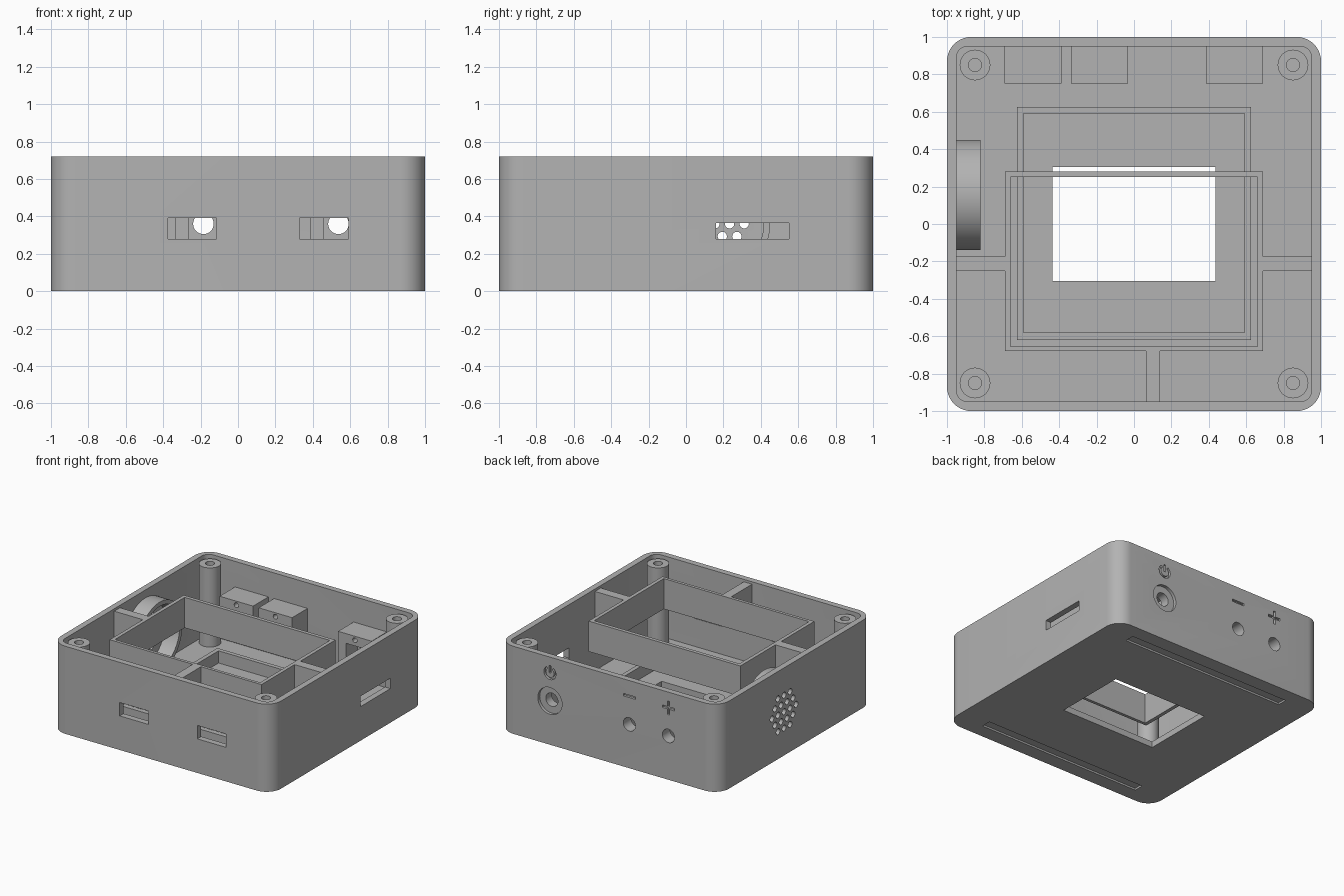
import bpy, bmesh, math
from math import sin, cos, pi

default = bpy.data.objects.get("Cube")
if default:
    bpy.data.objects.remove(default, do_unlink=True)

grey = bpy.data.materials.new("plain grey")
grey.use_nodes = True
colour = (0.45, 0.45, 0.45, 1)
grey.diffuse_color = colour
grey.node_tree.nodes["Principled BSDF"].inputs["Base Color"].default_value = colour

TOP, INNER_TOP, FLOOR = 0.72, 0.70, 0.05
BUTTON_Z = 0.36


def prism(name, outline, low, high, axis="z"):
    """Extrude a 2D outline between two levels along an axis."""
    place = {"x": lambda u, v, w: (w, u, v),
             "y": lambda u, v, w: (u, w, v),
             "z": lambda u, v, w: (u, v, w)}[axis]
    bm = bmesh.new()
    a = [bm.verts.new(place(u, v, low)) for u, v in outline]
    b = [bm.verts.new(place(u, v, high)) for u, v in outline]
    bm.faces.new(a)
    bm.faces.new(b)
    n = len(outline)
    for i in range(n):
        j = (i + 1) % n
        bm.faces.new((a[i], a[j], b[j], b[i]))
    bmesh.ops.recalc_face_normals(bm, faces=bm.faces)
    mesh = bpy.data.meshes.new(name)
    bm.to_mesh(mesh)
    bm.free()
    mesh.materials.append(grey)
    obj = bpy.data.objects.new(name, mesh)
    bpy.context.collection.objects.link(obj)
    return obj


def rect(x0, x1, y0, y1):
    return [(x0, y0), (x1, y0), (x1, y1), (x0, y1)]


def box(name, x, y, z):
    return prism(name, rect(*x, *y), *z)


def circle(u, v, r, n=32):
    return [(u + r * cos(2 * pi * i / n), v + r * sin(2 * pi * i / n)) for i in range(n)]


def rounded_square(half, r, steps=10):
    pts = []
    for k, (sx, sy) in enumerate([(1, 1), (-1, 1), (-1, -1), (1, -1)]):
        for i in range(steps + 1):
            t = (k + i / steps) * pi / 2
            pts.append((sx * (half - r) + r * cos(t), sy * (half - r) + r * sin(t)))
    return pts


def cut(target, *cutters):
    """Subtract the cutters, bake the result and remove them."""
    bpy.context.view_layer.objects.active = target
    for c in cutters:
        c.hide_render = True
        mod = target.modifiers.new("cut", "BOOLEAN")
        mod.operation, mod.solver, mod.object = "DIFFERENCE", "EXACT", c
        bpy.ops.object.modifier_apply(modifier=mod.name)
        bpy.data.objects.remove(c, do_unlink=True)


def smooth(obj):
    bpy.ops.object.select_all(action="DESELECT")
    obj.select_set(True)
    bpy.context.view_layer.objects.active = obj
    bpy.ops.object.shade_smooth_by_angle(angle=math.radians(30))


# Open case with a window in its floor
case = prism("case", rounded_square(1, 0.13), 0, TOP)
cut(case,
    prism("cavity", rounded_square(0.95, 0.06, 6), FLOOR, 1),
    box("window", (-0.435, 0.435), (-0.305, 0.305), (-0.1, 0.2)))

# Grooves for the foot strips underneath
for s in (-1, 1):
    cut(case, box("groove", (-0.75, 0.75), sorted((s * 0.8, s * 0.88)), (-0.1, 0.015)))

# Port slots in the front and side walls
for x0, x1 in ((-0.375, -0.115), (0.33, 0.59)):
    cut(case, box("slot", (x0, x1), (-1.1, -0.9), (0.28, 0.39)))
cut(case, box("side_slot", (0.9, 1.1), (0.16, 0.55), (0.28, 0.365)))

# Speaker grille: hexagonal pattern of round holes
SPEAKER_Y, PITCH = 0.155, 0.078
for row in range(-2, 3):
    count = 5 - abs(row)
    for i in range(count):
        y = SPEAKER_Y + (i - (count - 1) / 2) * PITCH
        z = BUTTON_Z + row * PITCH * 0.866
        cut(case, prism("grille_hole", circle(y, z, 0.025, 16), -1.1, -0.9, "x"))

# Buttons: holes in the back wall, each with a housing behind it
BUTTONS = {"plus": -0.54, "minus": -0.185, "power": 0.537}
for label, x in BUTTONS.items():
    housing = box(label + "_housing", (x - 0.152, x + 0.152), (0.75, 0.955), (0.2, 0.51))
    cut(housing,
        box("channel", (x - 0.08, x + 0.08), (0.7, 0.9), (0.1, 0.43)),
        prism("pin_hole", circle(x, 0.477, 0.02, 16), 0.7, 0.85, "y"),
        prism("bore", circle(x, BUTTON_Z, 0.055), 0.85, 1.1, "y"))
    smooth(housing)
    cut(case, prism("bore", circle(x, BUTTON_Z, 0.055), 0.9, 1.1, "y"))
cut(case, prism("power_recess", circle(BUTTONS["power"], BUTTON_Z, 0.11), 0.975, 1.1, "y"))

# Engraved symbols above the buttons
ICON_Z, DEPTH = 0.59, 0.98


def engrave(x, half_w, half_h, z=ICON_Z):
    cut(case, box("mark", (x - half_w, x + half_w), (DEPTH, 1.1), (z - half_h, z + half_h)))


engrave(BUTTONS["minus"], 0.055, 0.01)
engrave(BUTTONS["plus"], 0.055, 0.01)
engrave(BUTTONS["plus"], 0.01, 0.055)
angles = [pi / 2 + 0.6 + (2 * pi - 1.2) * i / 20 for i in range(21)]
arc = [(BUTTONS["power"] + r * cos(t), ICON_Z + r * sin(t))
       for r, seq in ((0.055, angles), (0.038, angles[::-1])) for t in seq]
cut(case, prism("power_arc", arc, DEPTH, 1.1, "y"))
engrave(BUTTONS["power"], 0.009, 0.03, ICON_Z + 0.03)
smooth(case)

# Corner screw posts
for sx in (-1, 1):
    for sy in (-1, 1):
        post = prism("screw_post", circle(sx * 0.85, sy * 0.85, 0.082), 0.04, INNER_TOP)
        cut(post, prism("screw_hole", circle(sx * 0.85, sy * 0.85, 0.035, 24), 0.3, 1))
        smooth(post)

# Speaker ring on the inside of the side wall
ring = prism("speaker_ring", circle(SPEAKER_Y, BUTTON_Z, 0.295, 64), -0.955, -0.82, "x")
cut(ring, prism("ring_bore", circle(SPEAKER_Y, BUTTON_Z, 0.26, 64), -1, -0.7, "x"))
smooth(ring)

# Raised frame on the floor
frame = box("floor_frame", (-0.625, 0.625), (-0.62, 0.625), (0.04, 0.15))
cut(frame, box("frame_opening", (-0.59, 0.59), (-0.58, 0.59), (0, 0.3)))

# The opening in the case floor stays clear; upper tray hangs from three ribs
HANG = (0.45, INNER_TOP)
tray = box("upper_tray", (-0.69, 0.69), (-0.68, 0.28), HANG)
cut(tray, box("tray_opening", (-0.66, 0.66), (-0.655, 0.25), (0.3, 1)))
for s in (-1, 1):
    box("side_rib", sorted((s * 0.685, s * 0.955)), (-0.25, -0.175), HANG)
box("front_rib", (0.065, 0.14), (-0.955, -0.675), HANG)
